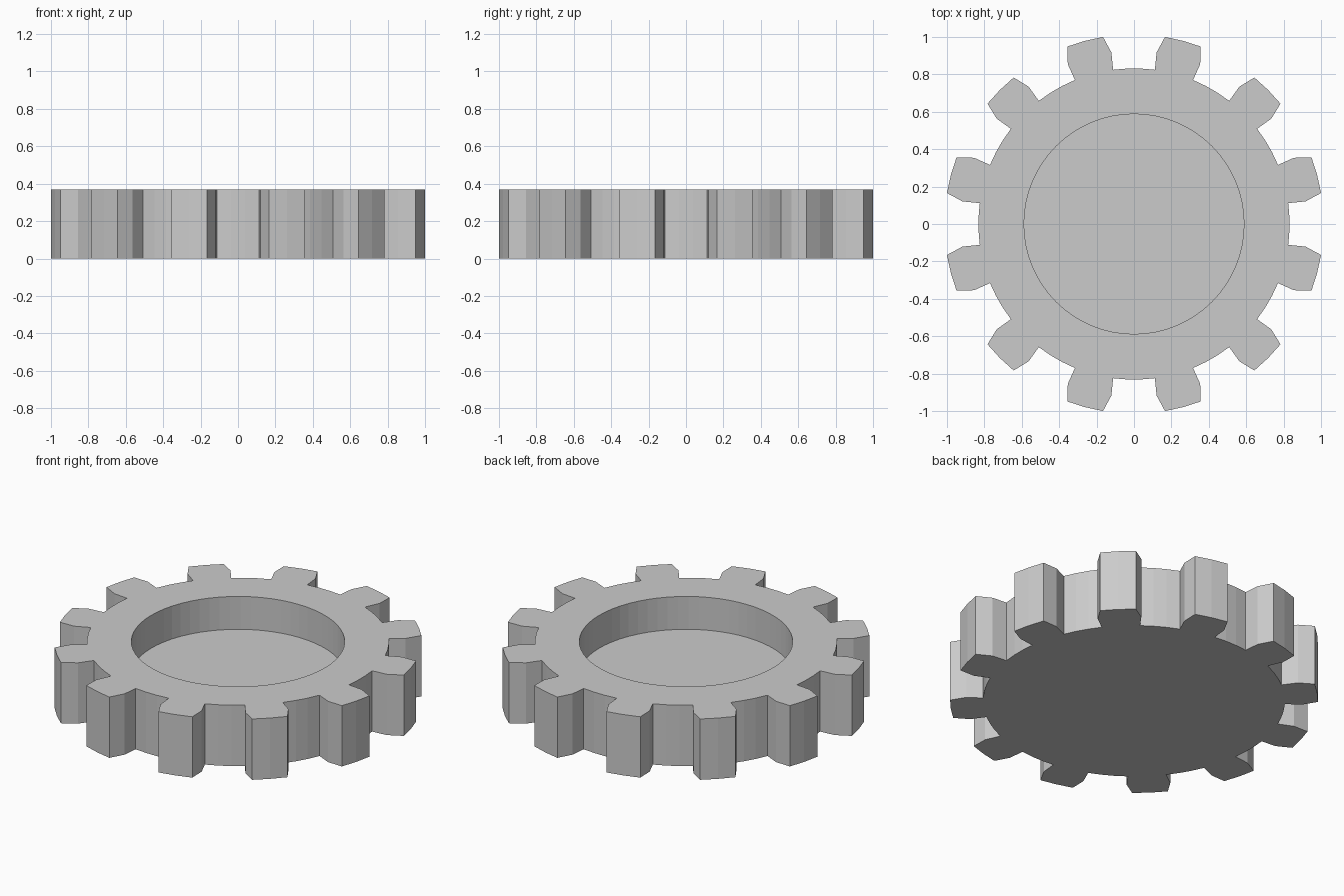
import bpy, bmesh
from math import cos, sin, radians

if "Cube" in bpy.data.objects:
    bpy.data.objects.remove(bpy.data.objects["Cube"])

TEETH, HEIGHT = 12, 0.37
POCKET_R, POCKET_FLOOR = 0.588, 0.17

# One tooth plus the following root arc: (radius, degrees from the tooth centre)
TOOTH = [(0.832, -7.3), (0.925, -7.5), (1.0137, -5.6), (1.0137, 0),
         (1.0137, 5.6), (0.925, 7.5), (0.832, 7.3), (0.832, 12.5), (0.832, 17.5)]


def prism(name, outline, z0, z1):
    """Extrude a flat outline from z0 up to z1."""
    bm = bmesh.new()
    face = bm.faces.new([bm.verts.new((x, y, z0)) for x, y in outline])
    new = bmesh.ops.extrude_face_region(bm, geom=[face], use_keep_orig=True)["geom"]
    bmesh.ops.translate(bm, vec=(0, 0, z1 - z0),
                        verts=[v for v in new if isinstance(v, bmesh.types.BMVert)])
    bmesh.ops.recalc_face_normals(bm, faces=bm.faces)
    mesh = bpy.data.meshes.new(name)
    bm.to_mesh(mesh)
    bm.free()
    obj = bpy.data.objects.new(name, mesh)
    bpy.context.collection.objects.link(obj)
    return obj


def polar(r, deg):
    return r * cos(radians(deg)), r * sin(radians(deg))


# Toothed gear body
step = 360 / TEETH
gear = prism("gear_body", [polar(r, step * (i + 0.5) + a)
                           for i in range(TEETH) for r, a in TOOTH], 0, HEIGHT)

# Round blind pocket cut into the top
cutter = prism("pocket_cutter", [polar(POCKET_R, i * 360 / 64) for i in range(64)],
               POCKET_FLOOR, HEIGHT + 0.2)
cutter.hide_render = True
cutter.hide_set(True)
cut = gear.modifiers.new("pocket", 'BOOLEAN')
cut.operation = 'DIFFERENCE'
cut.solver = 'EXACT'
cut.object = cutter
